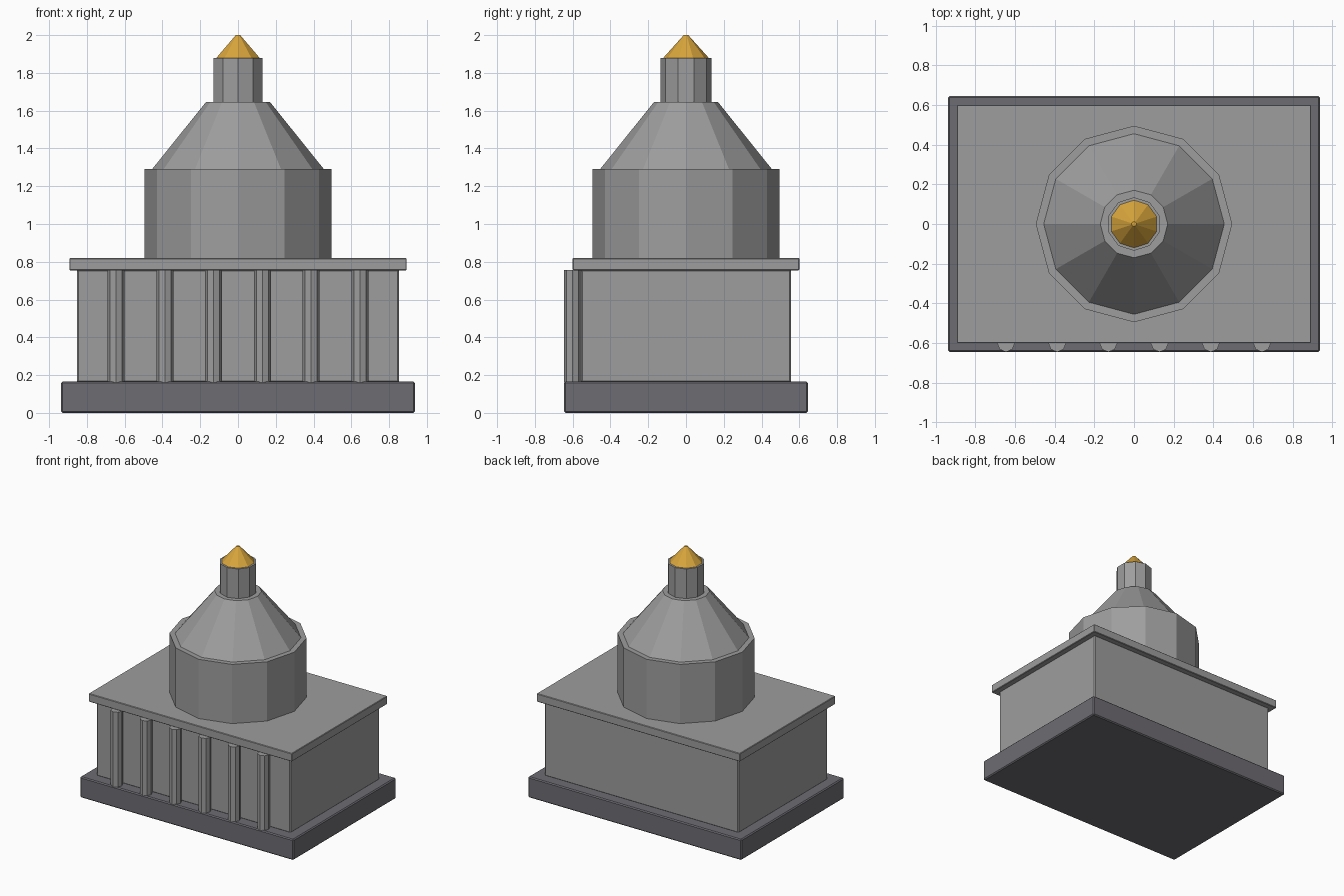
import bpy
import math

if "Cube" in bpy.data.objects:
    bpy.data.objects.remove(bpy.data.objects["Cube"], do_unlink=True)


def material(name, colour):
    mat = bpy.data.materials.new(name)
    mat.use_nodes = True
    mat.diffuse_color = (*colour, 1)
    mat.node_tree.nodes["Principled BSDF"].inputs["Base Color"].default_value = (*colour, 1)
    return mat


stone = material("grey stone", (0.34, 0.34, 0.34))
plinth_stone = material("dark plinth stone", (0.155, 0.15, 0.17))
gold = material("gold", (0.69, 0.38, 0.045))


def finish(name, mat, bevel=0):
    obj = bpy.context.object
    obj.name = name
    obj.data.materials.append(mat)
    if bevel:
        mod = obj.modifiers.new("soft edges", 'BEVEL')
        mod.width = bevel
        mod.segments = 1
    return obj


def block(name, mat, half_x, half_y, bottom, top, bevel):
    bpy.ops.mesh.primitive_cube_add(size=2, location=(0, 0, (bottom + top) / 2))
    obj = bpy.context.object
    for v in obj.data.vertices:
        v.co.x *= half_x
        v.co.y *= half_y
        v.co.z *= (top - bottom) / 2
    return finish(name, mat, bevel)


def prism(name, mat, sides, r_bottom, r_top, bottom, top, x=0, y=0):
    # The first corner points along the y axis
    bpy.ops.mesh.primitive_cone_add(vertices=sides, radius1=r_bottom, radius2=r_top,
                                    depth=top - bottom, location=(x, y, (bottom + top) / 2))
    return finish(name, mat)


# Rectangular building
block("plinth", plinth_stone, 0.937, 0.645, 0, 0.165, 0.008)
block("main_hall", stone, 0.852, 0.557, 0.16, 0.76, 0.008)
block("cornice", stone, 0.893, 0.6, 0.755, 0.82, 0.004)

# Row of front columns
for i in range(6):
    prism(f"front_column_{i + 1}", stone, 8, 0.045, 0.045, 0.16, 0.757,
          x=(i - 2.5) * 0.258, y=-0.6)

# Dome tower
prism("drum", stone, 12, 0.495, 0.495, 0.815, 1.29)
prism("dome", stone, 12, 0.455, 0.17, 1.29, 1.645)
prism("lantern", stone, 10, 0.135, 0.135, 1.64, 1.88)
prism("spire_cap", gold, 10, 0.12, 0.012, 1.88, 2.0)
